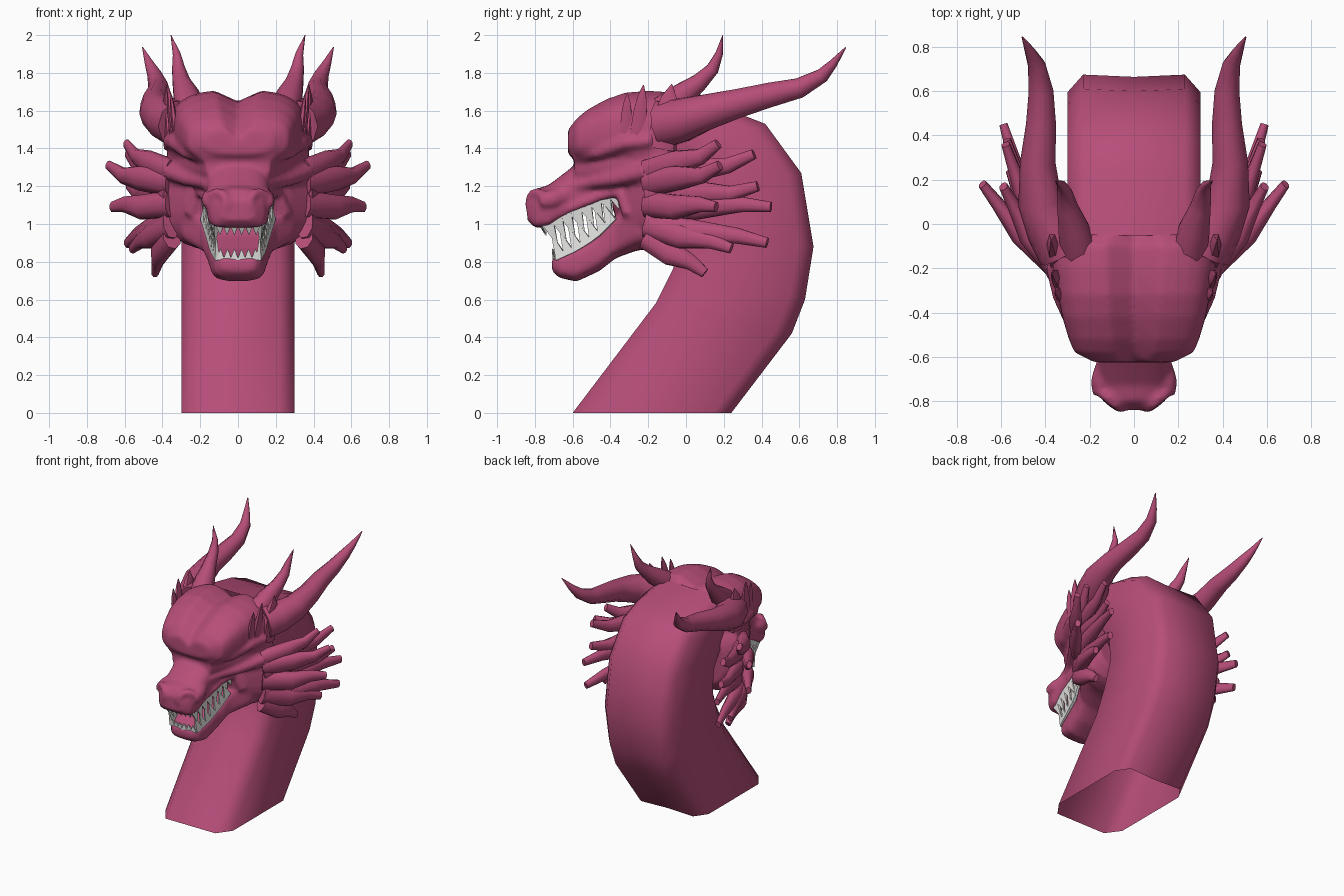
import bpy, bmesh, math
from mathutils import Vector as V

if "Cube" in bpy.data.objects:
    bpy.data.objects.remove(bpy.data.objects["Cube"])


def material(name, col):
    m = bpy.data.materials.new(name)
    m.diffuse_color = (*col, 1)
    m.use_nodes = True
    m.node_tree.nodes["Principled BSDF"].inputs["Base Color"].default_value = m.diffuse_color
    return m


PINK = material("dusky pink hide", (0.47, 0.075, 0.19))
WHITE = material("tooth white", (0.9, 0.9, 0.88))


def finish(bm, name, mat, angle=50):
    bmesh.ops.recalc_face_normals(bm, faces=bm.faces)
    me = bpy.data.meshes.new(name)
    bm.to_mesh(me)
    bm.free()
    me.materials.append(mat)
    for p in me.polygons:
        p.use_smooth = True
    me.set_sharp_from_angle(angle=math.radians(angle))
    ob = bpy.data.objects.new(name, me)
    bpy.context.collection.objects.link(ob)
    return ob


def loft(bm, rings, cap=True):
    vs = [[bm.verts.new(p) for p in r] for r in rings]
    n = len(vs[0])
    for a, b in zip(vs, vs[1:]):
        for i in range(n):
            bm.faces.new((a[i], a[(i + 1) % n], b[(i + 1) % n], b[i]))
    if cap:
        bm.faces.new(vs[0])
        bm.faces.new(vs[-1])


def body(bm, stations, ptop, pbot, groove=0.0, n=32):
    """Rounded sections across y: (y, half width, top, bottom)."""
    rings = []
    for y, w, zt, zb in stations:
        r = []
        for i in range(n):
            a = 2 * math.pi * i / n
            c, s = math.cos(a), math.sin(a)
            p = ptop if s > 0 else pbot
            z = (zt + zb) / 2 + math.copysign(abs(s) ** p, s) * (zt - zb) / 2
            r.append(V((math.copysign(abs(c) ** p, c) * w if abs(c) > 1e-6 else 0,
                        y, z - (groove if i == n // 4 else 0))))
        rings.append(r)
    loft(bm, rings)


def tubes(bm, path, n=8, flat=1.0):
    """Tapered tube along (x, y, z, radius) points, on both sides of the head."""
    for side in (1, -1):
        pts = [V(p[:3]) for p in path]
        rings = []
        for i, p in enumerate(path):
            t = (pts[min(i + 1, len(pts) - 1)] - pts[max(i - 1, 0)]).normalized()
            u = t.cross(V((1, 0, 0))).normalized()
            w = t.cross(u)
            ring = []
            for k in range(n):
                a = 2 * math.pi * (k + 0.5) / n
                q = pts[i] + (u * math.cos(a) + w * math.sin(a) * flat) * p[3]
                ring.append(V((q.x * side, q.y, q.z)))
            rings.append(ring)
        loft(bm, rings)


# Neck: chamfered box section swept along front and back outlines, open below
neck = [((-.60, 0), (.24, 0)), ((-.16, .58), (.56, .42)), ((-.07, .76), (.63, .60)),
        ((0, .95), (.675, .88)), ((0, 1.1), (.61, 1.27)), ((-.05, 1.2), (.42, 1.53)),
        ((-.13, 1.25), (.24, 1.60)), ((-.25, 1.3), (-.05, 1.66))]
half = [(.22, 0), (.3, .13), (.3, .87), (.23, .985), (0, .97)]
sect = half + [(-x, t) for x, t in half[-2::-1]]
bm = bmesh.new()
loft(bm, [[V((x, f[0] + (b[0] - f[0]) * (t / .985), f[1] + (b[1] - f[1]) * (t / .985)))
           for x, t in sect] for f, b in neck], cap=False)
finish(bm, "neck", PINK, 80)

# Head: overlapping masses fused by a remesh
bm = bmesh.new()
# upper snout
body(bm, [(-.84, .09, 1.13, 1.02), (-.80, .14, 1.185, .98), (-.73, .165, 1.205, .985),
          (-.65, .165, 1.265, 1.03), (-.58, .165, 1.32, 1.06), (-.5, .175, 1.36, 1.10),
          (-.36, .215, 1.42, 1.165), (-.15, .38, 1.45, 1.1)], .8, .35)
# middle of the face behind the eye sockets
body(bm, [(-.59, .17, 1.42, 1.18), (-.47, .235, 1.42, 1.19), (-.33, .305, 1.46, 1.18),
          (-.15, .385, 1.5, 1.1)], .75, .9)
# skull and forehead
body(bm, [(-.625, .18, 1.50, 1.37), (-.58, .27, 1.56, 1.33), (-.52, .295, 1.61, 1.32),
          (-.42, .325, 1.665, 1.31),
          (-.32, .345, 1.70, 1.28), (-.2, .37, 1.71, 1.2), (-.10, .38, 1.705, 1.1),
          (-.02, .25, 1.64, 1.2)], .66, .7, groove=.06)
# cheeks
body(bm, [(-.39, .14, 1.24, 1.08), (-.3, .28, 1.35, .90), (-.18, .40, 1.48, .85),
          (-.09, .43, 1.46, .86), (0, .33, 1.4, .93)], .7, .7)
# lower jaw
body(bm, [(-.71, .09, .82, .75), (-.67, .125, .83, .715), (-.58, .145, .87, .695),
          (-.46, .165, .94, .75), (-.37, .20, 1.04, .82), (-.26, .30, 1.12, .86),
          (-.05, .35, 1.15, .88)], .35, .65)
# brow ridges, cheekbones, lips and nostril rims
tubes(bm, [(.06, -.59, 1.38, .03), (.17, -.575, 1.36, .035), (.265, -.47, 1.38, .04),
           (.33, -.32, 1.43, .042), (.37, -.18, 1.44, .035)])
tubes(bm, [(.13, -.62, 1.19, .025), (.18, -.5, 1.22, .035), (.27, -.36, 1.24, .042),
           (.37, -.2, 1.28, .045)])
tubes(bm, [(.125, -.76, 1.015, .028), (.145, -.62, 1.08, .026), (.17, -.46, 1.145, .028),
           (.205, -.35, 1.17, .03), (.25, -.30, 1.05, .04)])
rim = [(.11 + .05 * math.cos(a), -.79 + .04 * math.cos(a), 1.11 + .058 * math.sin(a), .026)
       for a in [math.radians(20 + 32 * i) for i in range(10)]]
tubes(bm, rim)
tubes(bm, [(.14, -.77, 1.12, .05), (.145, -.71, 1.13, .055), (.13, -.62, 1.16, .04)])
head = finish(bm, "head", PINK)
rm = head.modifiers.new("fuse", 'REMESH')
rm.mode = 'VOXEL'
rm.voxel_size = .014
rm.use_smooth_shade = True
sm = head.modifiers.new("soften", 'SMOOTH')
sm.factor = .5
sm.iterations = 6

# Long swept-back horns
bm = bmesh.new()
tubes(bm, [(.31, -.12, 1.53, .13), (.37, -.02, 1.55, .12), (.425, .10, 1.59, .10),
           (.435, .28, 1.64, .08), (.42, .45, 1.685, .068), (.42, .6, 1.72, .056),
           (.44, .72, 1.785, .04), (.47, .78, 1.85, .024), (.505, .845, 1.935, .003)], 10)
finish(bm, "long_horns", PINK)

# Short upper horns
bm = bmesh.new()
tubes(bm, [(.25, -.12, 1.60, .085), (.275, -.02, 1.68, .072), (.30, .07, 1.75, .05),
           (.315, .14, 1.82, .037), (.325, .175, 1.90, .022), (.355, .195, 2.0, .002)])
finish(bm, "short_horns", PINK)

# Temple spikes along the side of the skull, with a flat crest blade at the rear
bm = bmesh.new()
for base, tip, r in [((.35, -.14, 1.40), (.375, -.075, 1.74), .085),
                     ((.34, -.26, 1.46), (.37, -.225, 1.735), .045),
                     ((.33, -.32, 1.48), (.355, -.31, 1.69), .035)]:
    b, t = V(base), V(tip)
    tubes(bm, [(*b, r), (*b.lerp(t, .5), r * .9), (*b.lerp(t, .8), r * .55), (*t, .003)], 6, .5)
finish(bm, "temple_spikes", PINK)

# Cheek frill: blunt spikes fanned around the jaw hinge
bm = bmesh.new()
for x, y, z in [(.59, .17, 1.425), (.685, .18, 1.31), (.58, .36, 1.37), (.575, .38, 1.20),
                (.665, .16, 1.09), (.59, .45, 1.09), (.585, .43, .90), (.56, .24, .87),
                (.44, .10, .74)]:
    zb = 1.12 + (z - 1.12) * .5
    tip, base = V((x, y, z)), V((.35, -.2, zb))
    m1, m2 = base.lerp(tip, .4), base.lerp(tip, .75)
    bend = .03 if z > 1.15 else -.01
    tubes(bm, [(*base, .075), (m1.x + .03, m1.y, m1.z - .01, .07),
               (m2.x + .01, m2.y, m2.z - bend, .045), (*tip, .029)], 8, .7)
finish(bm, "cheek_frill", PINK, 60)


# Teeth: pointed pyramids along upper and lower gum lines
def tooth_row(name, front, line, sign, lengths, count):
    bm = bmesh.new()
    pts = [V(p) for p in line]

    def at(t):
        f = t * (len(pts) - 1)
        i = min(int(f), len(pts) - 2)
        return pts[i].lerp(pts[i + 1], f - i)

    spots = [(at(i / count), at((i + 1) / count),
              lengths[0] + (lengths[1] - lengths[0]) * i / count) for i in range(count)]
    f0 = V((0, pts[0].y - .012, pts[0].z))
    spots += [(f0.lerp(pts[0], i / 3), f0.lerp(pts[0], (i + 1) / 3), front) for i in range(3)]
    for a, b, ln in spots:
        d = (b - a) * .12
        a, b = a - d, b + d
        nrm = d.normalized().cross(V((0, 0, 1))).normalized() * .014
        tip = (a + b) / 2 + V((0, sign * -.5 * ln, sign * ln))
        root = V((0, 0, -sign * .02))
        for s in (1, -1):
            q = [V((p.x * s, p.y, p.z)) for p in
                 (a + nrm + root, b + nrm + root, b - nrm + root, a - nrm + root, tip)]
            vs = [bm.verts.new(p) for p in q]
            bm.faces.new(vs[:4])
            for i in range(4):
                bm.faces.new((vs[i], vs[(i + 1) % 4], vs[4]))
    finish(bm, name, WHITE, 20)


tooth_row("upper_teeth", .04, [(.115, -.755, .98), (.14, -.63, 1.035), (.16, -.49, 1.10),
                               (.19, -.355, 1.15)], -1, (.115, .08), 8)
tooth_row("lower_teeth", .04, [(.11, -.68, .83), (.135, -.58, .875), (.155, -.47, .945),
                               (.185, -.375, 1.04)], 1, (.115, .09), 7)
